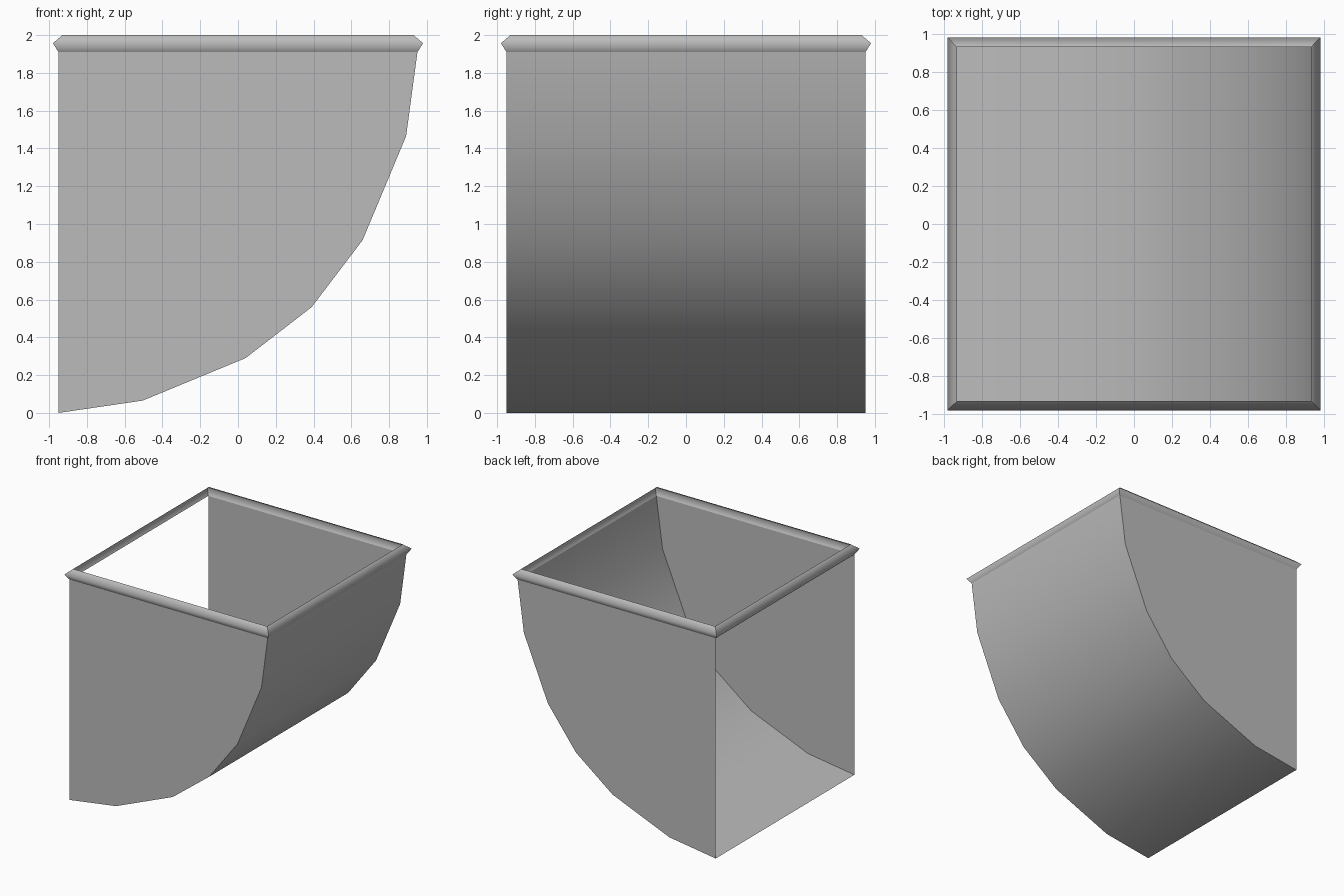
import bpy
import bmesh

cube = bpy.data.objects.get("Cube")
if cube:
    bpy.data.objects.remove(cube, do_unlink=True)

# Single plain grey
grey = bpy.data.materials.new("grey")
grey.use_nodes = True
grey.diffuse_color = (0.5, 0.5, 0.5, 1)
grey.node_tree.nodes["Principled BSDF"].inputs["Base Color"].default_value = (0.5, 0.5, 0.5, 1)


def finish(bm, name):
    mesh = bpy.data.meshes.new(name)
    bm.to_mesh(mesh)
    bm.free()
    mesh.materials.append(grey)
    obj = bpy.data.objects.new(name, mesh)
    bpy.context.collection.objects.link(obj)
    return obj


HALF = 0.95
curve = [(-HALF, 0), (-0.505, 0.065), (0.04, 0.29), (0.39, 0.56),
         (0.66, 0.915), (0.89, 1.465), (HALF, 1.91)]

# Curved floor sheet, smooth along its sweep
bm = bmesh.new()
front, back = [[bm.verts.new((x, y, z)) for x, z in curve] for y in (-HALF, HALF)]
for i in range(len(curve) - 1):
    face = bm.faces.new((front[i], back[i], back[i + 1], front[i + 1]))
    face.smooth = True
finish(bm, "curved_floor")

# Flat side walls, cut to the floor curve
for name, y in (("front_wall", -HALF), ("back_wall", HALF)):
    bm = bmesh.new()
    outline = curve + [(-HALF, 1.91)]
    if y > 0:
        outline = outline[::-1]
    bm.faces.new([bm.verts.new((x, y, z)) for x, z in outline])
    finish(bm, name)

# Folded rim strip around the top, mitred at sharp corners
bm = bmesh.new()
profile = [(HALF, 1.91), (0.98, 1.957), (0.93, 2.0)]
corners = [(-1, -1), (1, -1), (1, 1), (-1, 1)]
rings = [[bm.verts.new((r * sx, r * sy, z)) for sx, sy in corners] for r, z in profile]
for low, high in zip(rings, rings[1:]):
    for i in range(len(corners)):
        j = (i + 1) % len(corners)
        face = bm.faces.new((low[i], low[j], high[j], high[i]))
        face.smooth = True
    for a, b in zip(low, high):
        bm.edges.get((a, b)).smooth = False
finish(bm, "rim")
